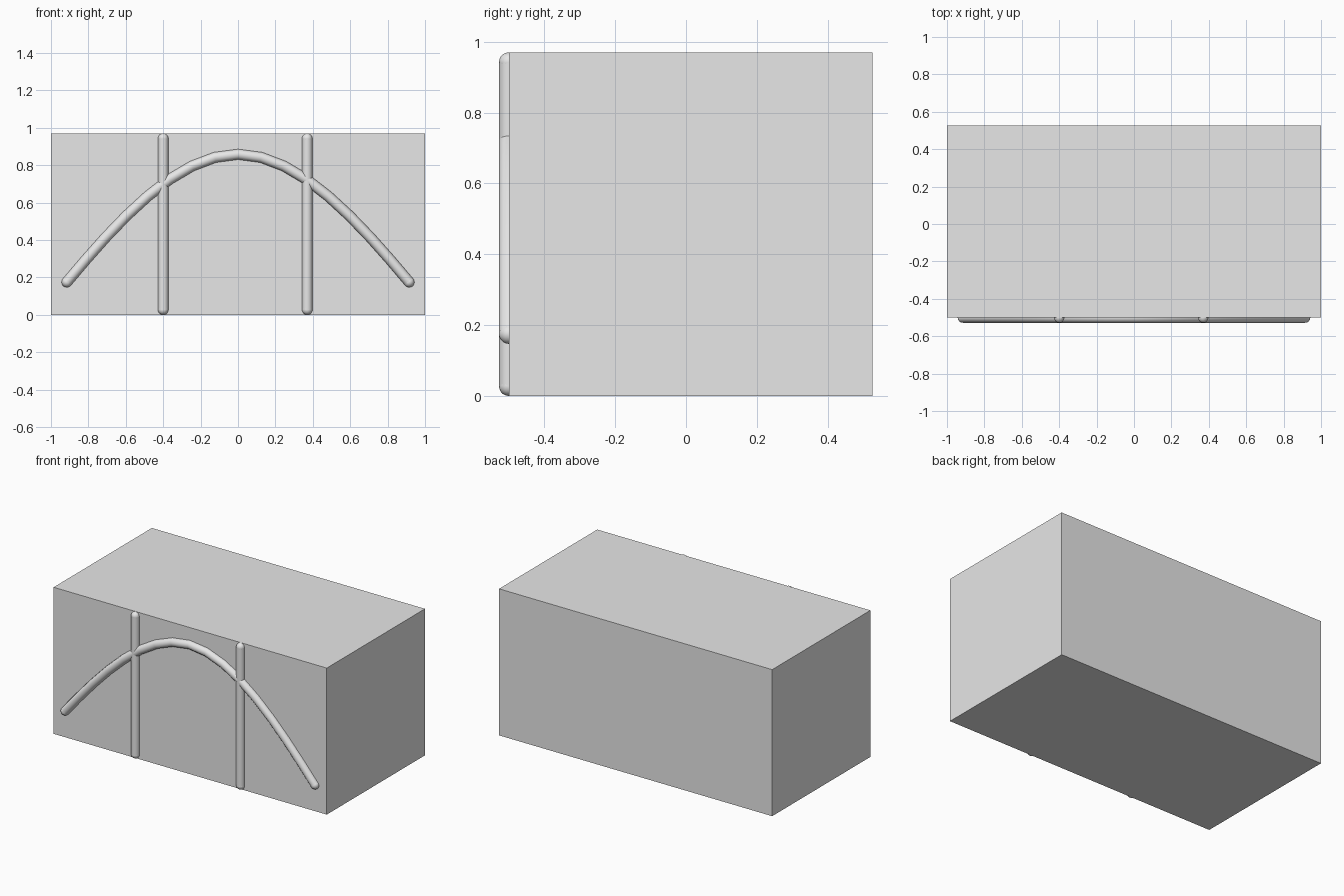
import bpy
import math
from mathutils import Vector
from mathutils.geometry import interpolate_bezier

default_cube = bpy.data.objects.get("Cube")
if default_cube:
    bpy.data.objects.remove(default_cube, do_unlink=True)

HEIGHT, FRONT, BACK, RADIUS = 0.97, -0.5, 0.527, 0.028

grey = bpy.data.materials.new("light_grey")
grey.use_nodes = True
grey.diffuse_color = (0.8, 0.8, 0.8, 1)
grey.node_tree.nodes["Principled BSDF"].inputs["Base Color"].default_value = grey.diffuse_color


def round_bar(name, points):
    """Round bar along a path, closed by a ball at each end."""
    curve = bpy.data.curves.new(name, "CURVE")
    curve.dimensions = "3D"
    curve.bevel_depth = RADIUS
    curve.bevel_resolution = 4
    spline = curve.splines.new("POLY")
    spline.points.add(len(points) - 1)
    for target, point in zip(spline.points, points):
        target.co = (*point, 1)
    bar = bpy.data.objects.new(name, curve)
    bpy.context.collection.objects.link(bar)
    bpy.ops.object.select_all(action="DESELECT")
    bar.select_set(True)
    bpy.context.view_layer.objects.active = bar
    bpy.ops.object.convert(target="MESH")
    bar = bpy.context.object

    # Rounded ends
    balls = []
    for end in (points[0], points[-1]):
        bpy.ops.mesh.primitive_uv_sphere_add(segments=16, ring_count=10, radius=RADIUS, location=end)
        balls.append(bpy.context.object)
    bpy.ops.object.select_all(action="DESELECT")
    for part in balls + [bar]:
        part.select_set(True)
    bpy.context.view_layer.objects.active = bar
    bpy.ops.object.join()
    bar.data.materials.clear()
    bar.data.materials.append(grey)
    bpy.ops.object.shade_smooth_by_angle(angle=math.radians(40))
    return bar


# Main block
bpy.ops.mesh.primitive_cube_add(size=1, location=(0, (FRONT + BACK) / 2, HEIGHT / 2))
block = bpy.context.object
block.name = "block"
block.scale = (2, BACK - FRONT, HEIGHT)
bpy.ops.object.transform_apply(location=False, rotation=False, scale=True)
block.data.materials.append(grey)

# Upright bars on the front
for name, x in (("right_upright", -0.4), ("left_upright", 0.37)):
    round_bar(name, [Vector((x, FRONT, z)) for z in (RADIUS, HEIGHT - RADIUS)])

# Arched bar: one half as a curve, mirrored for the other
handles = [Vector((x, FRONT, z)) for x, z in
           ((-0.915, 0.175), (-0.65, 0.49), (-0.33, 0.858), (0, 0.858))]
half = interpolate_bezier(*handles, 9)
other = [Vector((-p.x, p.y, p.z)) for p in reversed(half[:-1])]
round_bar("arch_bar", list(half) + other)
